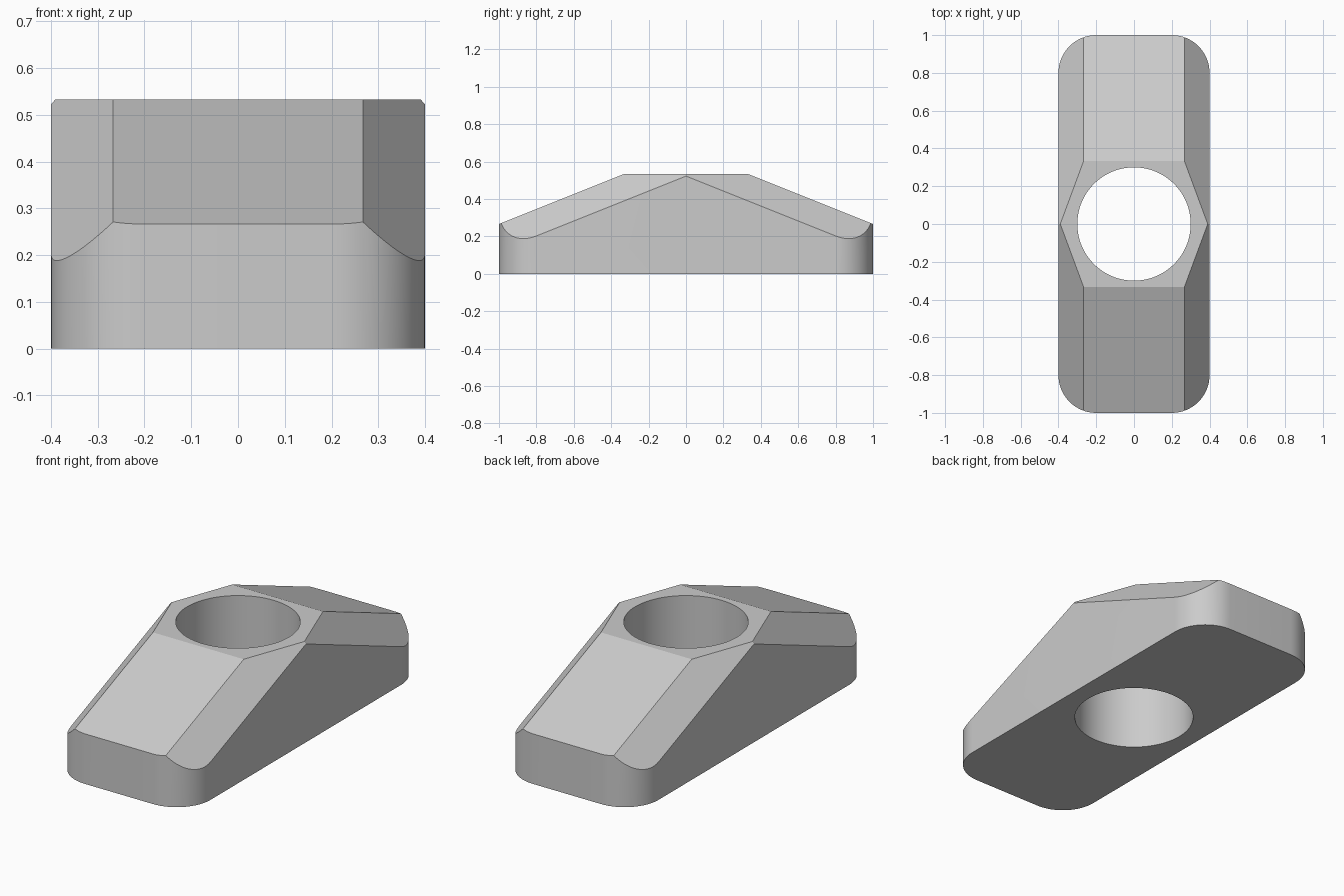
import bpy, bmesh, math
from mathutils import Vector

cube = bpy.data.objects.get("Cube")
if cube:
    bpy.data.objects.remove(cube, do_unlink=True)

HALF_W, HALF_L, HEIGHT = 0.4, 1.0, 0.533
CORNER, HOLE = 0.2, 0.3
RIDGE = Vector((0.267, 0.333, HEIGHT))   # corner of the flat top
END_SLOPE, SIDE_SLOPE = 0.4, 1.08

grey = bpy.data.materials.new("plain grey")
grey.use_nodes = True
colour = (0.6, 0.6, 0.6, 1)
grey.diffuse_color = colour
grey.node_tree.nodes["Principled BSDF"].inputs["Base Color"].default_value = colour


def add_object(name, bm):
    mesh = bpy.data.meshes.new(name)
    bm.to_mesh(mesh)
    bm.free()
    mesh.materials.append(grey)
    obj = bpy.data.objects.new(name, mesh)
    bpy.context.collection.objects.link(obj)
    return obj


# Block with rounded upright corners
bm = bmesh.new()
bmesh.ops.create_cube(bm, size=1)
for v in bm.verts:
    v.co = Vector((v.co.x * 2 * HALF_W, v.co.y * 2 * HALF_L, (v.co.z + 0.5) * HEIGHT))
upright = [e for e in bm.edges if abs(e.verts[0].co.z - e.verts[1].co.z) > 0.1]
bmesh.ops.bevel(bm, geom=upright, offset=CORNER, offset_type='OFFSET',
                segments=16, profile=0.5, affect='EDGES')


def slice_off(point, normal):
    geom = bm.verts[:] + bm.edges[:] + bm.faces[:]
    cut = bmesh.ops.bisect_plane(bm, geom=geom, dist=1e-5, plane_co=point,
                                 plane_no=normal, clear_outer=True)
    edges = [g for g in cut["geom_cut"] if isinstance(g, bmesh.types.BMEdge)]
    bmesh.ops.contextual_create(bm, geom=edges)


# Sloping ends, then the four side chamfers
for sy in (1, -1):
    slice_off(Vector((0, sy * RIDGE.y, HEIGHT)), Vector((0, sy * END_SLOPE, 1)))
for sy in (1, -1):
    for sx in (1, -1):
        slice_off(Vector((sx * RIDGE.x, sy * RIDGE.y, HEIGHT)),
                  Vector((sx * SIDE_SLOPE, sy * END_SLOPE, 1)))
bmesh.ops.recalc_face_normals(bm, faces=bm.faces[:])
body = add_object("clamp_body", bm)

# Round through hole
bm = bmesh.new()
bmesh.ops.create_cone(bm, cap_ends=True, segments=96, radius1=HOLE, radius2=HOLE, depth=3)
cutter = add_object("hole_cutter", bm)
cutter.hide_render = True
hole = body.modifiers.new("hole", 'BOOLEAN')
hole.operation = 'DIFFERENCE'
hole.solver = 'EXACT'
hole.object = cutter

bpy.ops.object.select_all(action='DESELECT')
body.select_set(True)
bpy.context.view_layer.objects.active = body
bpy.ops.object.modifier_apply(modifier=hole.name)
bpy.data.objects.remove(cutter, do_unlink=True)
bpy.ops.object.shade_smooth_by_angle(angle=math.radians(15))
